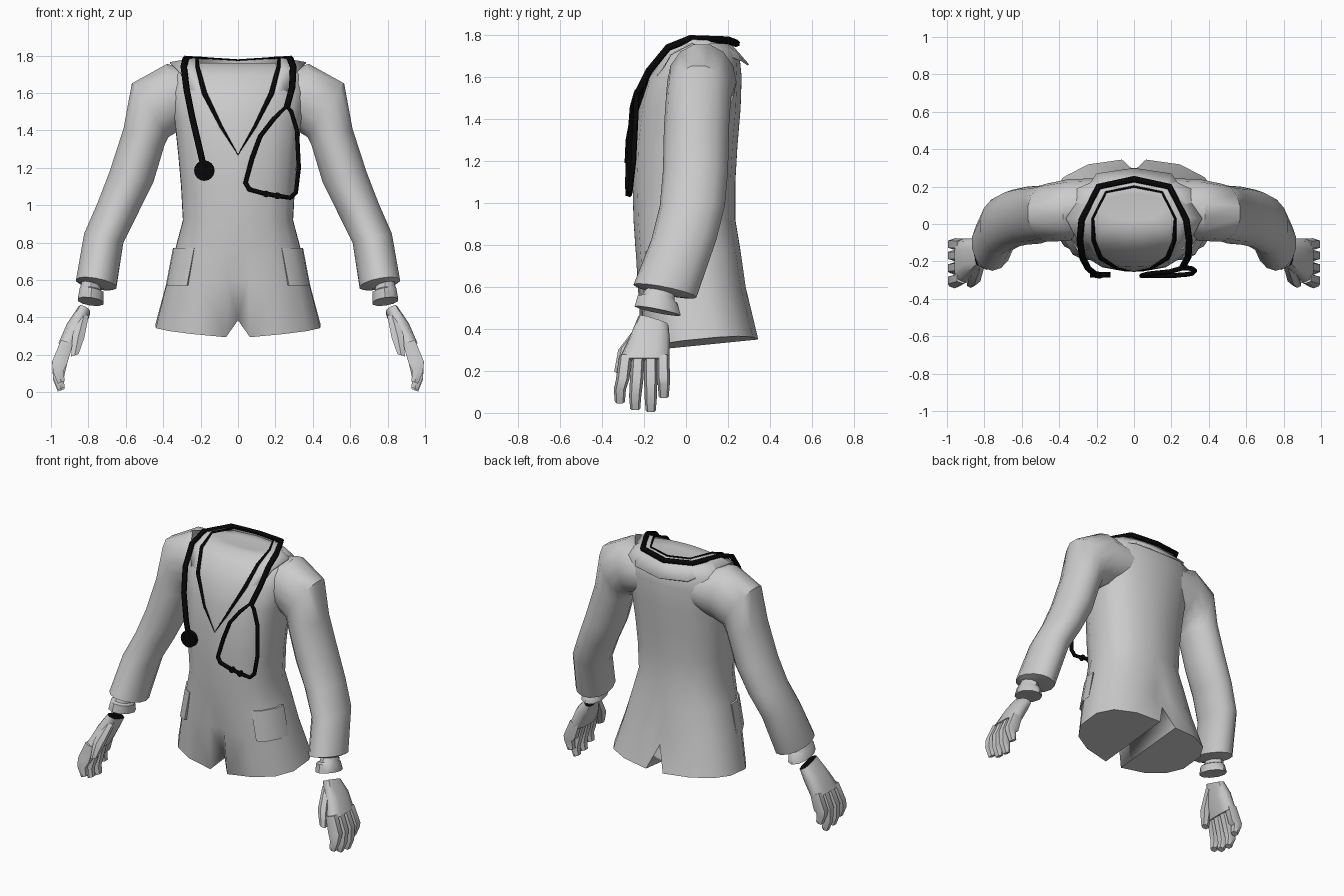
import bpy, math

cube = bpy.data.objects.get("Cube")
if cube:
    bpy.data.objects.remove(cube)


def material(name, value):
    m = bpy.data.materials.new(name)
    m.use_nodes = True
    col = (value, value, value, 1)
    m.diffuse_color = col
    bsdf = next(n for n in m.node_tree.nodes if n.type == 'BSDF_PRINCIPLED')
    bsdf.inputs["Base Color"].default_value = col
    return m


CLOTH = material("pale_cloth", 0.6)
BLACK = material("black_rubber", 0.002)


def make(name, verts, faces, mats, smooth=40):
    """Right-hand half mesh, mirrored across x."""
    mesh = bpy.data.meshes.new(name)
    mesh.from_pydata([tuple(v) for v in verts], [], faces)
    for m in mats:
        mesh.materials.append(m)
    for p in mesh.polygons:
        p.use_smooth = True
    mesh.set_sharp_from_angle(angle=math.radians(smooth))
    ob = bpy.data.objects.new(name, mesh)
    bpy.context.collection.objects.link(ob)
    ob.modifiers.new("mirror", 'MIRROR').merge_threshold = 0.0005
    return ob


def loft(name, stations, n=12, e=1.0, smooth=40, cap_mat=0):
    """Tube through stations: inner (x, z), outer (x, z), y centre, y radius, optional y tilt."""
    verts, faces = [], []
    for (ix, iz), (ox, oz), yc, ry, *tilt in stations:
        t = tilt[0] if tilt else 0
        for k in range(n):
            a = 2 * math.pi * (k + 0.5) / n
            c, s = spow(math.cos(a), e), spow(math.sin(a), e)
            z = (iz + oz) / 2 + c * (oz - iz) / 2 - t * s * ry
            verts.append(((ix + ox) / 2 + c * (ox - ix) / 2, yc + s * ry, z))
    for r in range(len(stations) - 1):
        for k in range(n):
            a, b = r * n + k, r * n + (k + 1) % n
            faces.append((a, a + n, b + n, b))
    faces.append(tuple(range(n)))
    faces.append(tuple(range(len(verts) - 1, len(verts) - n - 1, -1)))
    ob = make(name, verts, faces, [CLOTH, BLACK], smooth)
    ob.data.polygons[len(faces) - 2].material_index = cap_mat


def spow(v, e):
    return math.copysign(abs(v) ** e, v)


def tube(name, pts, radius, cyclic=False, radii=None, mirror=False):
    cu = bpy.data.curves.new(name, 'CURVE')
    cu.dimensions = '3D'
    cu.bevel_depth = radius
    cu.bevel_resolution = 1
    cu.use_fill_caps = True
    sp = cu.splines.new('POLY')
    sp.points.add(len(pts) - 1)
    for i, p in enumerate(pts):
        sp.points[i].co = (*p, 1)
        sp.points[i].radius = radii[i] if radii else 1
    sp.use_cyclic_u = cyclic
    cu.materials.append(BLACK)
    ob = bpy.data.objects.new(name, cu)
    bpy.context.collection.objects.link(ob)
    if mirror:
        ob.modifiers.new("mirror", 'MIRROR')


# Coat body: half rings (z, half width, front y, back y, centre groove), mirrored
ANGLES = [-90, -85, -62, -38, -14, 12, 36, 62, 85, 90]
RINGS = [(0.33, 0.45, -0.21, 0.345, 0.06), (0.6, 0.385, -0.23, 0.285, 0.02),
         (0.77, 0.34, -0.24, 0.26, 0), (0.92, 0.3, -0.25, 0.235, 0),
         (1.1, 0.31, -0.255, 0.235, 0), (1.27, 0.325, -0.25, 0.245, 0),
         (1.45, 0.345, -0.23, 0.26, 0), (1.6, 0.375, -0.19, 0.265, 0),
         (1.7, 0.36, -0.12, 0.255, 0), (1.76, 0.28, -0.04, 0.21, 0),
         (1.755, 0.16, 0.02, 0.16, 0)]
verts, faces = [], []
N = len(ANGLES)
for r, (z, hw, yf, yb, groove) in enumerate(RINGS):
    for k, deg in enumerate(ANGLES):
        a = math.radians(deg)
        x = hw * abs(math.cos(a)) ** 0.8 if abs(deg) < 90 else 0
        y = (yf + yb) / 2 + (yb - yf) / 2 * spow(math.sin(a), 0.8)
        mid = k in (0, N - 1)
        if mid:
            y -= groove * math.copysign(1, deg)
        if r == 0:  # slanted hem, split into two legs
            z = 0.33 + 0.1 * y + 0.08 * (x - 0.25)
            z += (0.09 if k == 0 else 0.17) if mid else 0
        verts.append((x, y, z))
for r in range(len(RINGS) - 1):
    for k in range(N - 1):
        a = r * N + k
        faces.append((a, a + 1, a + N + 1, a + N))
faces.append(tuple(range(N - 2, 0, -1)))
faces.append((0, N - 1, N - 2, 1))
top = (len(RINGS) - 1) * N
faces.append(tuple(range(top, top + N)))
make("coat_body", verts, faces, [CLOTH], 65)

# Collar and lapels: strip from neck edge to outer edge
INNER = [(0, .2, 1.775), (.15, .17, 1.785), (.22, .03, 1.79), (.215, -.09, 1.735),
         (.18, -.18, 1.6), (.09, -.238, 1.42), (0, -.255, 1.27)]
OUTER = [(0, .3, 1.66), (.2, .27, 1.68), (.365, .03, 1.765), (.31, -.075, 1.71),
         (.26, -.14, 1.6), (.15, -.2, 1.42), (0, -.24, 1.235)]
count = len(INNER)
collar = make("collar", INNER + OUTER,
              [(i, i + 1, i + 1 + count, i + count) for i in range(count - 1)], [CLOTH], 50)
collar.modifiers.new("thickness", 'SOLIDIFY').thickness = 0.008
tube("neck_trim", INNER, 0.014, radii=[.4, .4, .5, .8, 1, .6, .1], mirror=True)

# Sleeves, cuffs
loft("sleeve", [((.14, 1.46), (.16, 1.7), .1, .145), ((.32, 1.39), (.38, 1.76), .075, .165),
                ((.37, 1.36), (.57, 1.655), .06, .155), ((.39, 1.32), (.615, 1.41), .05, .155),
                ((.45, 1.12), (.69, 1.18), .045, .155), ((.53, .96), (.755, 1.01), .03, .155),
                ((.61, .8), (.825, .85), -.01, .155), ((.648, .56), (.868, .6), -.1, .15, .2),
                ((.72, .56), (.83, .58), -.12, .06, .2)], 14)
loft("cuff", [((.735, .58), (.835, .6), -.12, .065, .2), ((.73, .54), (.845, .56), -.13, .075, .2),
              ((.715, .53), (.85, .55), -.135, .095, .2), ((.715, .475), (.86, .495), -.135, .11, .2),
              ((.75, .48), (.82, .49), -.13, .06, .2)], 10)

# Hip pockets: shallow plates hugging the hips
pocket = []
for z, grow in ((.77, 0), (.57, .038)):
    for x, y in ((.235, -.192), (.29, -.163), (.343, -.07), (.348, 0), (.2, -.1)):
        pocket.append((x + grow, y, z))
sides = [(k, k + 5, (k + 1) % 5 + 5, (k + 1) % 5) for k in range(5)]
make("hip_pocket", pocket, sides + [(0, 1, 2, 3, 4), (9, 8, 7, 6, 5)], [CLOTH], 50)

# Hands
loft("palm", [((.79, .425), (.852, .452), -.155, .072, .3), ((.822, .33), (.915, .37), -.175, .098),
              ((.875, .23), (.962, .262), -.2, .122)], 10, 0.7, 50, 1)
loft("thumb", [((.795, .41), (.85, .42), -.205, .03), ((.818, .29), (.888, .31), -.285, .038),
               ((.85, .205), (.895, .19), -.318, .024)], 6, 0.8)
for name, base, tip, low in (("index", -.288, -.315, .045), ("middle", -.228, -.242, .012),
                             ("ring", -.168, -.168, .003), ("little", -.11, -.106, .07)):
    loft(name + "_finger", [((.878, .26), (.95, .28), base, .031),
                            ((.908, .155), (.998, .165), (base + tip) / 2, .032),
                            ((.93, low + .07), (.992, low + .065), tip, .029),
                            ((.925, low + .015), (.965, low), tip, .024)], 6, 0.7)

# Stethoscope: neck tube, ear loop and chest piece
tube("neck_tube", [(-.18, -.275, 1.19), (-.205, -.27, 1.3), (-.245, -.238, 1.47), (-.275, -.18, 1.62),
                   (-.29, -.085, 1.74), (-.28, .02, 1.782), (-.19, .2, 1.775), (0, .24, 1.76),
                   (.19, .2, 1.775), (.28, .02, 1.782), (.295, -.085, 1.74), (.29, -.175, 1.63),
                   (.26, -.23, 1.52)], 0.018)
tube("ear_loop", [(.26, -.235, 1.53), (.19, -.255, 1.46), (.12, -.262, 1.37), (.075, -.267, 1.25),
                  (.04, -.277, 1.12), (.06, -.277, 1.085), (.13, -.277, 1.065), (.21, -.275, 1.05),
                  (.28, -.27, 1.04), (.31, -.265, 1.07), (.325, -.25, 1.2), (.315, -.24, 1.4),
                  (.285, -.235, 1.5)], 0.013, True)
for name, loc, radius, depth in (("chest_piece", (-.18, -.272, 1.185), .055, .03),
                                 ("ear_tip_a", (.15, -.276, 1.06), .018, .025),
                                 ("ear_tip_b", (.21, -.275, 1.05), .018, .025)):
    bpy.ops.mesh.primitive_cylinder_add(vertices=16, radius=radius, depth=depth, location=loc,
                                        rotation=(math.pi / 2, 0, 0))
    ob = bpy.context.object
    ob.name = name
    ob.data.materials.append(BLACK)
